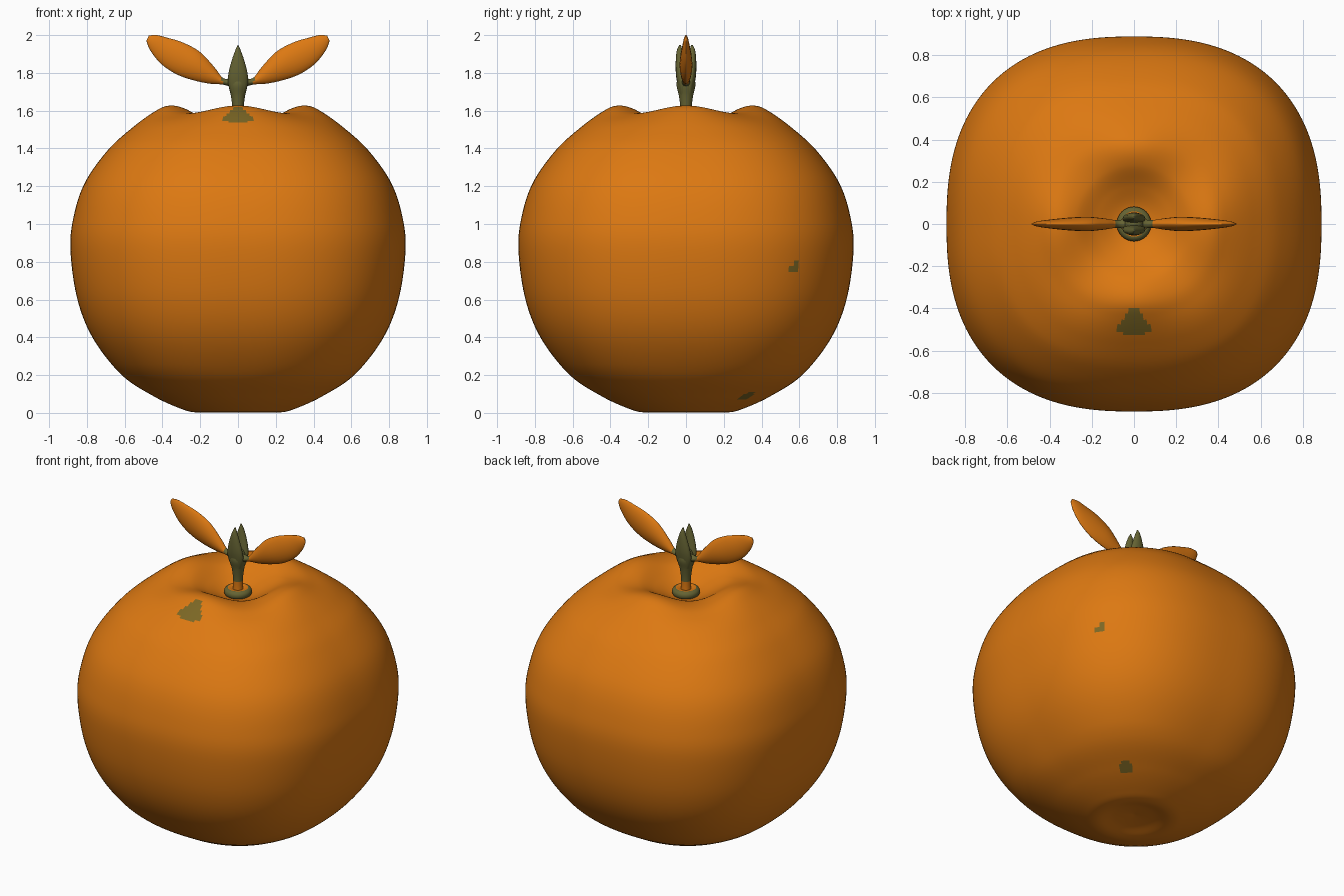
import bpy, bmesh, math
from mathutils import Vector

if "Cube" in bpy.data.objects:
    bpy.data.objects.remove(bpy.data.objects["Cube"])


def material(name, rgb):
    m = bpy.data.materials.new(name)
    m.diffuse_color = (*rgb, 1)
    m.use_nodes = True
    m.node_tree.nodes["Principled BSDF"].inputs["Base Color"].default_value = m.diffuse_color
    return m


ORANGE = material("orange peel", (0.72, 0.19, 0.006))
OLIVE = material("olive green", (0.13, 0.125, 0.033))
SPOT = material("olive spot", (0.2, 0.135, 0.018))


def spline(points, steps):
    """Catmull-Rom curve through the points."""
    p = [Vector(q) for q in points]
    p = [2 * p[0] - p[1]] + p + [2 * p[-1] - p[-2]]
    out = []
    for i in range(1, len(p) - 2):
        a, b, c, d = p[i - 1:i + 3]
        for k in range(steps):
            t = k / steps
            out.append(0.5 * (2 * b + (c - a) * t + (2 * a - 5 * b + 4 * c - d) * t * t
                              + (3 * b - a - 3 * c + d) * t ** 3))
    return out + [p[-2]]


def loft(name, rings, mats, rule=lambda c: 0):
    """Skin rings of points, cap both ends, colour faces by a rule on their centre."""
    bm = bmesh.new()
    rows = [[bm.verts.new(v) for v in ring] for ring in rings]
    n = len(rows[0])
    for a, b in zip(rows, rows[1:]):
        for i in range(n):
            bm.faces.new((a[i], a[(i + 1) % n], b[(i + 1) % n], b[i]))
    bm.faces.new(rows[0])
    bm.faces.new(rows[-1])
    bmesh.ops.recalc_face_normals(bm, faces=bm.faces)
    for f in bm.faces:
        f.smooth = True
        f.material_index = rule(f.calc_center_median())
    me = bpy.data.meshes.new(name)
    bm.to_mesh(me)
    bm.free()
    ob = bpy.data.objects.new(name, me)
    bpy.context.collection.objects.link(ob)
    for m in mats:
        me.materials.append(m)
    return ob


def turned(profile, segs):
    return [[(r * math.cos(2 * math.pi * i / segs), r * math.sin(2 * math.pi * i / segs), z)
             for i in range(segs)] for r, z in profile]


# Fruit: rounded-square body with a dimple at top and bottom
profile = spline([(0.004, 0.035), (0.12, 0.022), (0.22, 0.003), (0.31, 0.025), (0.45, 0.09),
                  (0.615, 0.2), (0.765, 0.39), (0.85, 0.6), (0.887, 0.86), (0.87, 1.04),
                  (0.81, 1.22), (0.69, 1.39), (0.565, 1.505), (0.455, 1.582), (0.37, 1.618),
                  (0.28, 1.605), (0.18, 1.55), (0.09, 1.51), (0.004, 1.5)], 9)


def body_ring(r, z, segs=192):
    grow = min(1, max(0, (r - 0.3) / 0.35))
    n = 2 + 0.47 * grow
    lift = 0.02 * math.exp(-((r - 0.36) / 0.13) ** 2) if z > 1.4 else 0
    ring = []
    for i in range(segs):
        t = 2 * math.pi * i / segs
        c, s = math.cos(t), math.sin(t)
        k = r * (abs(c) ** n + abs(s) ** n) ** (-1 / n)
        ring.append((k * c, k * s, z + lift * (math.cos(4 * t) - 0.6)))
    return ring


def peel_rule(c):
    fan = c.z > 1.3 and -0.53 + 1.5 * c.x ** 2 * 3 < c.y < -0.4 \
        and abs(c.x) < 0.02 + 0.65 * max(0, -0.4 - c.y)
    side = c.x > 0 and math.hypot(c.y - 0.575, c.z - 0.77) < 0.027
    low = c.z < 0.2 and math.hypot(c.x - 0.33, c.y - 0.32) < 0.04
    return 1 if fan or side or low else 0


loft("fruit_body", [body_ring(r, z) for r, z in profile], [ORANGE, SPOT], peel_rule)

# Collar at the foot of the stem
loft("stem_collar", turned(spline([(0.05, 1.49), (0.078, 1.51), (0.08, 1.535), (0.06, 1.55),
                                   (0.02, 1.54)], 5), 32),
     [OLIVE, ORANGE], lambda c: 1 if c.z > 1.53 and math.hypot(c.x, c.y) < 0.062 else 0)

# Stem, orange at its foot
loft("stem", turned(spline([(0.034, 1.5), (0.029, 1.56), (0.03, 1.62), (0.038, 1.68),
                            (0.05, 1.74), (0.035, 1.79), (0.005, 1.81)], 5), 24),
     [OLIVE, ORANGE], lambda c: 1 if c.z < 1.6 else 0)

for side, word in ((1, "right"), (-1, "left")):
    # Side leaf: lower edge x,z, upper edge x,z, half thickness
    stations = [(0.02, 1.72, 0.02, 1.78, 0.03), (0.08, 1.738, 0.075, 1.77, 0.018),
                (0.15, 1.743, 0.125, 1.83, 0.026), (0.24, 1.762, 0.2, 1.91, 0.034),
                (0.33, 1.795, 0.29, 1.96, 0.03), (0.41, 1.85, 0.37, 1.985, 0.022),
                (0.465, 1.92, 0.43, 2.0, 0.014), (0.485, 1.97, 0.472, 1.998, 0.005)]
    rings = []
    for lx, lz, ux, uz, h in (spline(stations, 4)):
        ring = []
        for i in range(20):
            t = 2 * math.pi * i / 20
            w = 0.5 + 0.5 * math.cos(t)
            s = math.sin(t)
            ring.append((side * (lx + (ux - lx) * w), h * s * abs(s) ** 0.4,
                         lz + (uz - lz) * w))
        rings.append(ring)
    loft("leaf_" + word, rings, [ORANGE, OLIVE], lambda c: 1 if abs(c.x) < 0.085 else 0)

    # Upright bud leaf: z, half width, y centre, half thickness
    bud = spline([(1.66, 0.025, 0.012, 0.02), (1.74, 0.052, 0.022, 0.024),
                  (1.8, 0.05, 0.03, 0.024), (1.87, 0.032, 0.034, 0.02),
                  (1.92, 0.014, 0.034, 0.014), (1.948, 0.002, 0.031, 0.004)], 4)
    rings = [[(w * math.cos(math.pi * i / 8), side * y + h * math.sin(math.pi * i / 8), z)
              for i in range(16)] for z, w, y, h in bud]
    loft("bud_leaf_" + ("back" if side > 0 else "front"), rings, [OLIVE])
